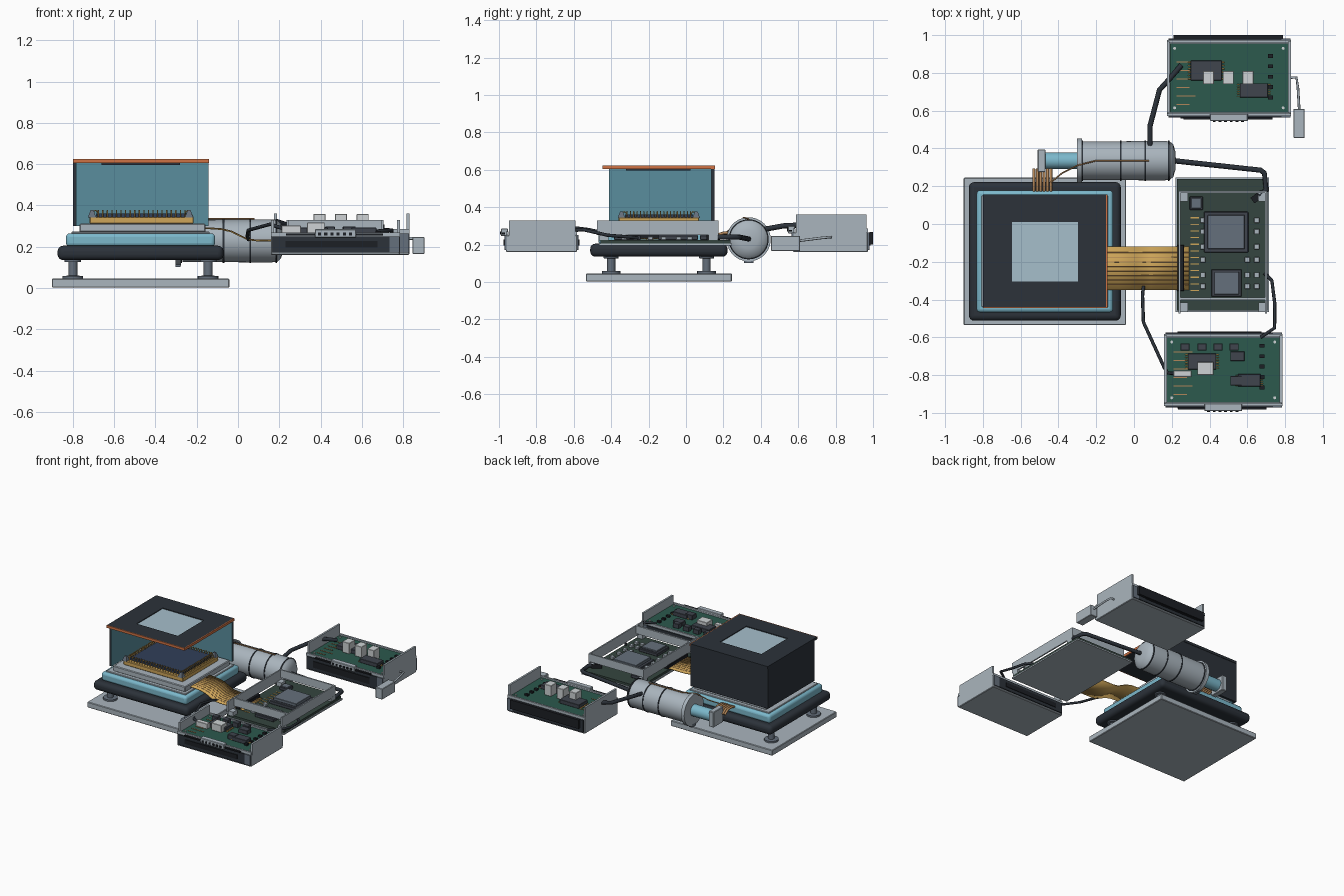
import bpy, bmesh, math
from mathutils import Vector, Matrix

if "Cube" in bpy.data.objects:
    bpy.data.objects.remove(bpy.data.objects["Cube"])

COL = dict(grey=(.40, .46, .51), dark=(.025, .032, .042), black=(.012, .014, .018), teal=(.10, .27, .34),
           cyan=(.20, .48, .60), gold=(.62, .38, .10), copper=(.45, .24, .10), orange=(.62, .17, .06),
           green=(.025, .10, .075), board=(.035, .06, .05), chip=(.05, .058, .075), slate=(.13, .16, .20),
           white=(.62, .65, .66), glass=(.38, .52, .60), navy=(.03, .05, .10))
MATS = {}
for k, c in COL.items():
    MATS[k] = bpy.data.materials.new(k)
    MATS[k].diffuse_color = (*c, 1)


def finish(name, bm, col, bevel=0, seg=2):
    me = bpy.data.meshes.new(name)
    bm.to_mesh(me)
    bm.free()
    ob = bpy.data.objects.new(name, me)
    bpy.context.collection.objects.link(ob)
    me.materials.append(MATS[col])
    if bevel:
        m = ob.modifiers.new("bevel", "BEVEL")
        m.width, m.segments = bevel, seg
    return ob


def boxes(name, col, items, bevel=0, seg=2):
    """items: (x0, x1, y0, y1, z0, z1) boxes joined in one object"""
    bm = bmesh.new()
    for x0, x1, y0, y1, z0, z1 in items:
        M = Matrix.Translation(((x0+x1)/2, (y0+y1)/2, (z0+z1)/2)) @ Matrix.Diagonal((x1-x0, y1-y0, z1-z0, 1))
        bmesh.ops.create_cube(bm, size=1, matrix=M)
    return finish(name, bm, col, bevel, seg)


def lathe(name, col, profile, origin, axis='Z', n=32):
    """revolve (radius, height) profile around an axis through origin"""
    bm = bmesh.new()
    vs = [bm.verts.new((r, 0, h)) for r, h in profile]
    es = [bm.edges.new(p) for p in zip(vs, vs[1:])]
    bmesh.ops.spin(bm, geom=vs+es, cent=(0, 0, 0), axis=(0, 0, 1), angle=2*math.pi, steps=n)
    bmesh.ops.remove_doubles(bm, verts=bm.verts, dist=1e-5)
    bmesh.ops.recalc_face_normals(bm, faces=bm.faces)
    R = Matrix.Rotation(math.pi/2, 4, 'Y') if axis == 'X' else Matrix()
    bm.transform(Matrix.Translation(origin) @ R)
    ob = finish(name, bm, col)
    smooth(ob)
    return ob


def smooth(ob):
    bpy.ops.object.select_all(action='DESELECT')
    ob.select_set(True)
    bpy.context.view_layer.objects.active = ob
    bpy.ops.object.shade_smooth_by_angle(angle=math.radians(35))


def tube(name, col, paths, r):
    cu = bpy.data.curves.new(name, 'CURVE')
    cu.dimensions, cu.bevel_depth, cu.bevel_resolution, cu.use_fill_caps = '3D', r, 2, True
    for pts in paths:
        s = cu.splines.new('POLY')
        s.points.add(len(pts)-1)
        for p, q in zip(s.points, pts):
            p.co = (*q, 1)
    ob = bpy.data.objects.new(name, cu)
    bpy.context.collection.objects.link(ob)
    cu.materials.append(MATS[col])


def slab(name, col, cx, cy, hx, hy, z0, z1, bevel=0, seg=2):
    return boxes(name, col, [(cx-hx, cx+hx, cy-hy, cy+hy, z0, z1)], bevel, seg)


# --- sensor stack ---
CX, CY = -.472, -.145
slab("base_plate", "grey", CX, CY, .43, .39, .002, .045, .004, 1)
for i, (x, y) in enumerate([(-.80, -.40), (-.145, -.40), (-.80, .11), (-.145, .11)]):
    lathe(f"post_{i}", "slate", [(0, .045), (.05, .045), (.05, .058), (.022, .06), (.022, .125),
                                 (.04, .127), (.04, .14), (0, .14)], (x, y, 0), n=20)
smooth(slab("dark_mount", "dark", CX, CY, .402, .367, .135, .205, .028, 4))
smooth(slab("cold_plate", "cyan", CX, CY, .361, .323, .2, .265, .018, 3))
slab("carrier", "grey", CX, CY, .335, .295, .262, .273, .003, 1)
slab("carrier_step", "grey", CX+.01, CY, .305, .27, .27, .312, .005, 1)
slab("package_frame", "gold", CX+.005, CY, .252, .215, .312, .345, .004, 1)
slab("sensor_die", "navy", CX+.005, CY, .222, .182, .345, .362)
wires = []
for i in range(20):
    t = -1 + 2*i/19
    for s in (-1, 1):
        for ax in (0, 1):
            w = []
            for d, z in ((-.012, .362), (0, .376), (.012, .372), (.026, .344)):
                w.append((CX+.005+t*.21, CY+s*(.182+d), z) if ax else (CX+.005+s*(.222+d), CY+t*.17, z))
            wires.append(w)
tube("bond_wires", "gold", wires, .003)
for i, (sx, sy) in enumerate([(-1, -1), (1, -1), (-1, 1), (1, 1)]):
    bm = bmesh.new()
    bmesh.ops.create_cone(bm, cap_ends=True, segments=4, radius1=.028, radius2=.01, depth=.035,
                          matrix=Matrix.Translation((CX+sx*.235, CY+sy*.2, .36)) @ Matrix.Rotation(math.pi/4, 4, 'Z'))
    finish(f"corner_clip_{i}", bm, "slate")

# --- cutaway hood: left and back walls, top with window ---
boxes("hood_walls", "dark", [(-.80, -.785, -.41, .15, .30, .61), (-.80, -.143, .137, .152, .30, .61)])
boxes("hood_liner", "teal", [(-.785, -.781, -.412, .137, .30, .605), (-.785, -.143, .133, .137, .30, .605)])
boxes("hood_top", "dark", [(-.80, -.645, -.44, .155, .605, .624), (-.296, -.147, -.44, .155, .605, .624),
                           (-.645, -.296, .01, .155, .605, .624), (-.645, -.296, -.44, -.305, .605, .624)])
boxes("cut_edge", "orange", [(-.80, -.14, -.446, -.44, .605, .624), (-.147, -.14, -.44, .155, .605, .624)])
boxes("window", "glass", [(-.646, -.295, -.306, .011, .604, .618)])
boxes("window_retainer", "dark", [(-.66, -.645, -.32, .025, .597, .605), (-.296, -.28, -.32, .025, .597, .605),
                                  (-.66, -.28, .01, .025, .597, .605), (-.66, -.28, -.32, -.305, .597, .605)])

# --- flex ribbon with traces ---
path = [(-.23, .290), (-.14, .288), (-.08, .284), (-.03, .272), (.01, .252), (.045, .235), (.09, .229), (.29, .229)]
bm = bmesh.new()
rows = [[bm.verts.new((x, y, z)) for y in (-.35, -.12)] for x, z in path]
for a, b in zip(rows, rows[1:]):
    bm.faces.new((a[0], b[0], b[1], a[1]))
rib = finish("flex_ribbon", bm, "gold")
m = rib.modifiers.new("thick", "SOLIDIFY")
m.thickness, m.offset = .006, 0
smooth(rib)
tube("ribbon_traces", "copper", [[(x, -.32+.024*k, z+.003) for x, z in path] for k in range(8)], .0025)
boxes("ribbon_connector", "black", [(.23, .265, -.355, -.11, .226, .255)], .003, 1)

# --- main board ---
boxes("board_tray", "grey", [(.22, .715, -.465, .245, .196, .207)])
boxes("main_board", "board", [(.228, .708, -.457, .237, .207, .225)])
boxes("shield_fence", "grey", [(.236, .246, -.475, .175, .25, .33), (.694, .704, -.475, .175, .25, .33),
                               (.246, .694, -.402, -.388, .27, .33), (.246, .694, .165, .175, .27, .33)])
boxes("fence_feet", "grey", [(x, x+.045, y, y+.05, .222, .256) for x in (.24, .66) for y in (-.465, .12)])
boxes("processors", "chip", [(.37, .605, -.15, .065, .225, .25), (.41, .57, -.385, -.24, .225, .248),
                             (.295, .365, .075, .145, .225, .25)], .003, 1)
boxes("processor_lids", "slate", [(.39, .585, -.132, .047, .25, .272), (.425, .555, -.372, -.253, .248, .26),
                                  (.303, .357, .083, .137, .25, .254)], .003, 1)
boxes("board_capacitors", "grey", [(x-.014, x+.014, y-.014, y+.014, .225, .243)
                                   for x in (.365, .60, .65) for y in (.02, -.04, -.12, -.19, -.27, -.33)
                                   if not (x == .60 and y > -.16)], .002, 1)
boxes("board_pads", "gold", [(.30, .345, .03-.035*i, .036-.035*i, .225, .228) for i in range(12)])
ob = boxes("cable_socket", "black", [(-.035, .035, -.018, .018, 0, .03)])
ob.location, ob.rotation_euler = (.655, .145, .225), (0, 0, math.radians(38))


# --- side electronics modules ---
def module(n, x0, x1, y0, y1, zt, wall, f):
    boxes(n+"_body", "grey", [(x0, x1, y0+.012, y1-.012, .16, zt)], .004, 1)
    for s, y in (("front", y0), ("back", y1)):
        d = 1 if s == "front" else -1
        span = lambda a, b: (min(y+d*a, y+d*b), max(y+d*a, y+d*b))
        boxes(f"{n}_{s}_panel", "dark", [(x0+.008, x1-.05, *span(.004, .016), .172, zt)])
        boxes(f"{n}_{s}_slot", "black", [(x0+.07, x1-.11, *span(-.001, .006), .195, zt-.022)])
        boxes(f"{n}_{s}_cap", "slate", [(x1-.05, x1-.002, *span(.004, .016), .172, zt)])
    boxes(n+"_end_walls", "grey", [(x0, x0+.014, y0+.028, y1-.02, zt-.02, wall),
                                   (x1-.014, x1, y0+.028, y1-.02, zt-.02, wall)])
    boxes(n+"_rails", "grey", [(x0, x1, y0+.012, y0+.026, zt, zt+.02), (x0, x1, y1-.026, y1-.012, zt, zt+.02)])
    zp = zt+.012
    boxes(n+"_circuit_board", "green", [(x0+.016, x1-.016, y0+.03, y1-.03, zt-.002, zp)])
    boxes(n+"_traces", "copper", [(x0+.05, x0+.12+.03*(i % 2), y0+.07+.045*i, y0+.075+.045*i, zp, zp+.003)
                                  for i in range(6)])
    boxes(n+"_resistors", "black", [(x1-.12, x1-.095, y0+.10+.055*i, y0+.12+.055*i, zp, zp+.014)
                                    for i in range(5)])
    for i in range(4):
        x, y = (x0+.04, x1-.04)[i % 2], (y0+.055, y1-.055)[i // 2]
        lathe(f"{n}_screw_{i}", "white", [(0, zp+.005), (.008, zp+.005), (.008, zp)], (x, y, 0), n=12)
    xm = (x0+x1)/2
    boxes(n+"_port", "grey", [(xm-.10, xm+.10, y0-.015, y0+.024, zt-.005, zt+.035)], .003, 1)
    boxes(n+"_port_strip", "black", [(xm-.24, xm+.23, y0-.008, y0+.006, zt+.004, zt+.014)])
    boxes(n+"_port_pins", "black", [(xm-.085+.03*i, xm-.07+.03*i, y0-.02, y0-.014, zt+.005, zt+.02)
                                    for i in range(6)])
    for k, (col, items) in enumerate(f):
        boxes(f"{n}_parts_{k}", col, [(a, b, c, d, zp, zp+h) for a, b, c, d, h in items], .002, 1)


def legs(a, b, c, d, n=6):
    """chip leads on both short sides"""
    st = (d-c)/n
    return [(x, x+.014, c+st*(i+.3), c+st*(i+.7), .008) for x in (a-.014, b) for i in range(n)]


module("upper_module", .175, .83, .56, .985, .265, .36, [
    ("chip", [(.30, .465, .76, .865, .03), (.56, .71, .67, .745, .03)]),
    ("gold", legs(.30, .465, .76, .865) + legs(.56, .71, .67, .745)),
    ("white", [(x, x+.058, .74, .81, .082) for x in (.365, .47, .575)])])
boxes("upper_back_bar", "black", [(.21, .79, .98, 1.0, .20, .268)])
module("lower_module", .16, .785, -.975, -.57, .25, .33, [
    ("chip", [(.285, .435, -.77, -.685, .03), (.51, .585, -.725, -.675, .03), (.55, .67, -.86, -.795, .03),
              (.51, .57, -.855, -.805, .035)] + [(x-.024, x+.024, -.67, -.632, .035) for x in (.27, .36, .445, .53)]),
    ("gold", legs(.285, .435, -.77, -.685) + legs(.55, .67, -.86, -.795)),
    ("white", [(.335, .42, -.80, -.73, .055), (.21, .305, -.81, -.775, .04)])])
boxes("latch_block", "grey", [(.845, .903, .455, .61, .165, .247)], .003, 1)
tube("latch_rod", "grey", [[(.82, .775, .24), (.86, .775, .24), (.868, .72, .235), (.875, .60, .22)]], .007)

# --- cryocooler ---
C = (0, .335, .228)
lathe("cooler_body", "grey", [(0, -.27), (.102, -.27), (.104, .155), (.102, .19), (.085, .208), (.05, .219), (0, .222)],
      C, 'X', 48)
lathe("cooler_flange", "grey", [(0, -.302), (.118, -.302), (.118, -.275), (.104, -.275)], C, 'X', 48)
for i, x in enumerate((-.275, -.07, .06, .185)):
    lathe(f"cooler_band_{i}", "dark", [(.08, x-.004), (.107, x-.004), (.107, x+.004), (.08, x+.004)], C, 'X', 48)
lathe("cold_finger", "cyan", [(0, -.48), (.044, -.48), (.044, -.30), (0, -.30)], C, 'X')
boxes("cold_tip", "grey", [(-.51, -.468, .275, .395, .17, .288)], .004, 1)
boxes("flange_foot", "slate", [(-.302, -.278, .31, .36, .102, .125)])
tube("thermal_straps", "copper", [[(-.53+.018*i, .29, .235), (-.53+.018*i, .25, .262), (-.53+.018*i, .20, .262),
                                   (-.53+.018*i, .165, .25)] for i in range(6)], .008)
tube("sensor_wire", "copper", [[(-.44, .22, .27), (-.38, .27, .30), (-.30, .31, .345), (-.2, .335, .336),
                               (.08, .335, .335)]], .004)

# --- cables ---
tube("heavy_cables", "dark", [
    [(.21, .335, .23), (.30, .325, .232), (.67, .285, .24), (.69, .27, .24), (.70, .18, .24), (.66, .15, .245)],
    [(.085, .41, .28), (.085, .52, .30), (.135, .71, .31), (.19, .77, .32), (.25, .84, .30)]], .014)
tube("thin_cables", "dark", [
    [(.05, -.33, .235), (.045, -.38, .25), (.05, -.52, .28), (.16, -.76, .31), (.18, -.79, .30), (.23, -.79, .285)],
    [(.69, -.26, .235), (.73, -.30, .24), (.745, -.42, .25), (.745, -.55, .28), (.67, -.60, .275)]], .009)

for m in bpy.data.materials:
    if m.users and not m.is_grease_pencil:
        m.use_nodes = True
        m.node_tree.nodes["Principled BSDF"].inputs["Base Color"].default_value = m.diffuse_color
